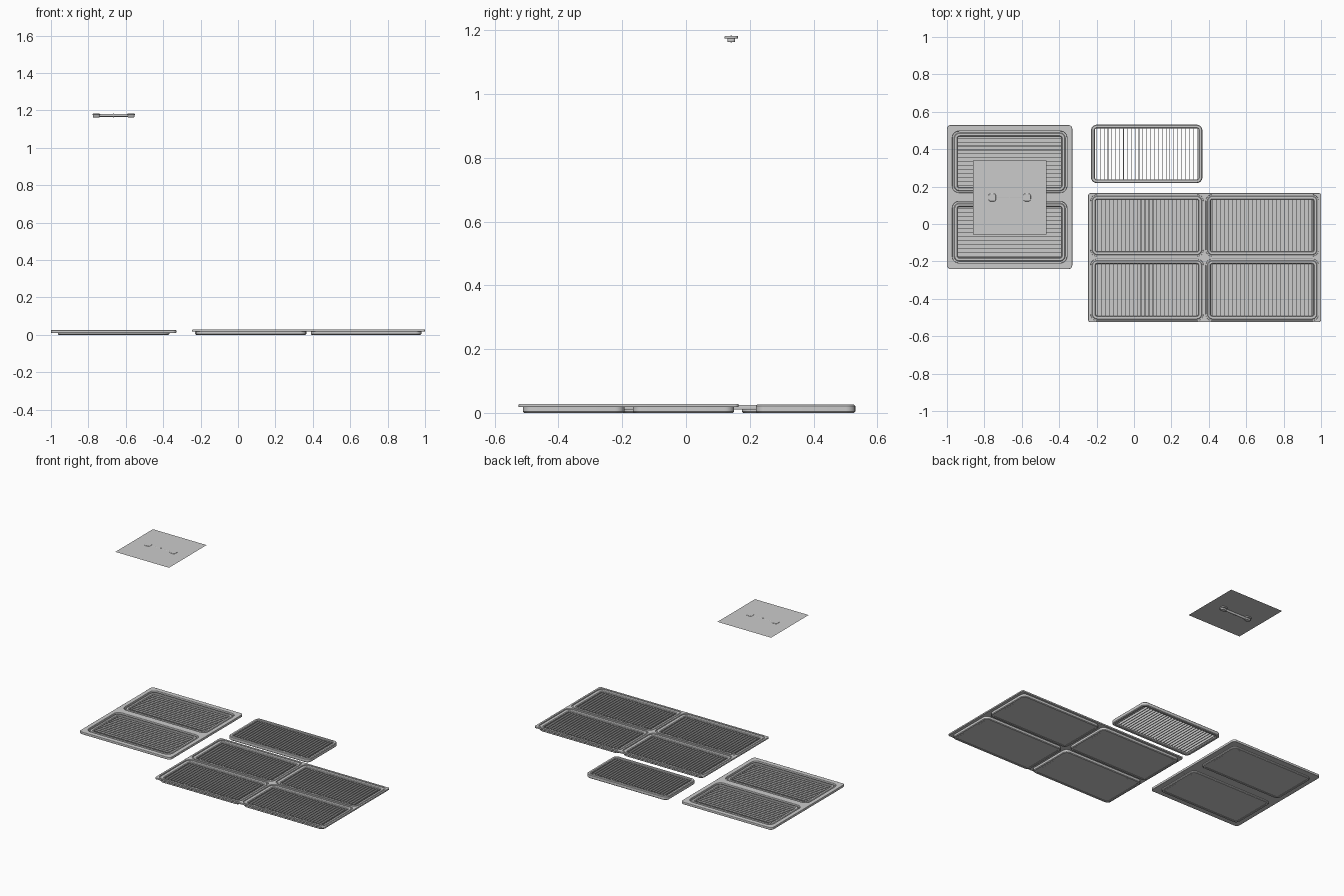
import bpy, bmesh, math
from mathutils import Matrix, Vector

if "Cube" in bpy.data.objects:
    bpy.data.objects.remove(bpy.data.objects["Cube"])

GREY = bpy.data.materials.new("light grey")
GREY.use_nodes = True
GREY.diffuse_color = (0.6, 0.6, 0.6, 1)
GREY.node_tree.nodes["Principled BSDF"].inputs["Base Color"].default_value = (0.6, 0.6, 0.6, 1)


def finish(name, bm):
    bmesh.ops.recalc_face_normals(bm, faces=bm.faces)
    mesh = bpy.data.meshes.new(name)
    bm.to_mesh(mesh)
    bm.free()
    mesh.materials.append(GREY)
    ob = bpy.data.objects.new(name, mesh)
    bpy.context.collection.objects.link(ob)
    return ob


def smooth(ob):
    bpy.ops.object.select_all(action='DESELECT')
    ob.select_set(True)
    bpy.context.view_layer.objects.active = ob
    bpy.ops.object.shade_smooth_by_angle(angle=math.radians(35))


def rounded(cx, cy, w, h, r, steps=6):
    """Outline of a rounded rectangle."""
    pts = []
    for i, (sx, sy) in enumerate([(1, 1), (-1, 1), (-1, -1), (1, -1)]):
        for k in range(steps + 1):
            a = math.pi / 2 * (i + k / steps)
            pts.append((cx + sx * (w / 2 - r) + r * math.cos(a),
                        cy + sy * (h / 2 - r) + r * math.sin(a)))
    return pts


def ring(name, cx, cy, w, h, r, profile):
    """Sweep a closed (inset, z) profile round a rounded rectangle."""
    bm = bmesh.new()
    loops = [[bm.verts.new((x, y, z)) for x, y in
              rounded(cx, cy, w - 2 * d, h - 2 * d, max(r - d, 0.004))]
             for d, z in profile]
    for a, b in zip(loops, loops[1:] + loops[:1]):
        for i in range(len(a)):
            j = (i + 1) % len(a)
            bm.faces.new((a[i], a[j], b[j], b[i]))
    smooth(finish(name, bm))


def boxes(name, items):
    """Several boxes, each (centre, size), in one mesh."""
    bm = bmesh.new()
    for c, s in items:
        bmesh.ops.create_cube(bm, matrix=Matrix.Translation(c) @ Matrix.Diagonal((*s, 1)))
    return finish(name, bm)


def plate(name, outer, holes, z0, z1, bevel=0.002):
    """Flat plate with rounded holes."""
    cu = bpy.data.curves.new(name, 'CURVE')
    cu.dimensions, cu.fill_mode = '2D', 'BOTH'
    cu.extrude, cu.bevel_depth = (z1 - z0) / 2 - bevel, bevel
    cu.bevel_resolution, cu.offset = 1, -bevel
    for outline in [outer] + holes:
        sp = cu.splines.new('POLY')
        sp.points.add(len(outline) - 1)
        sp.use_cyclic_u = True
        for p, (x, y) in zip(sp.points, outline):
            p.co = (x, y, 0, 1)
    cu.materials.append(GREY)
    ob = bpy.data.objects.new(name, cu)
    bpy.context.collection.objects.link(ob)
    ob.location.z = (z0 + z1) / 2
    bpy.ops.object.select_all(action='DESELECT')
    ob.select_set(True)
    bpy.context.view_layer.objects.active = ob
    bpy.ops.object.convert(target='MESH')


def vent(name, cx, cy, w, h, top, along_x=False, backed=True):
    """Rounded rim with thin upright slats, optionally on a backing sheet."""
    e, wall = 0.004, 0.02
    ring(name + "_rim", cx, cy, w, h, 0.03,
         [(e, 0), (0, e), (0, top - e), (e, top), (wall - e, top),
          (wall, top - e), (wall, e), (wall - e, 0)])
    iw, ih = w - 2 * wall + 0.004, h - 2 * wall + 0.004
    span = ih if along_x else iw
    n = round(span / 0.021)
    zc, depth = (top + 0.002) / 2, top - 0.008
    items = []
    for i in range(n):
        t = span * ((i + 0.5) / n - 0.5)
        if along_x:
            items.append(((cx, cy + t, zc), (iw, 0.003, depth)))
        else:
            items.append(((cx + t, cy, zc), (0.003, ih, depth)))
    boxes(name + "_slats", items)
    if backed:
        boxes(name + "_backing", [((cx, cy, 0.003), (iw, ih, 0.003))])


# Double panel with lengthwise slats
PX, PY = -0.665, 0.144
centres = [(PX, PY + s * 0.188) for s in (1, -1)]
plate("double_panel", rounded(PX, PY, 0.67, 0.77, 0.02),
      [rounded(x, y, 0.612, 0.328, 0.035) for x, y in centres], 0.01, 0.025)
for label, (x, y) in zip(("back", "front"), centres):
    vent("double_vent_" + label, x, y, 0.596, 0.312, 0.021, along_x=True)
    ring("double_ledge_" + label, x, y, 0.62, 0.336, 0.036,
         [(0, 0.01), (0, 0.013), (0.016, 0.013), (0.016, 0.01)])

# Four-vent panel with crosswise slats
QX, QY = 0.3775, -0.18
centres = [(QX + sx * 0.308, QY + sy * 0.172) for sx in (-1, 1) for sy in (-1, 1)]
plate("quad_panel", rounded(QX, QY, 1.245, 0.69, 0.012),
      [rounded(x, y, 0.602, 0.33, 0.035) for x, y in centres], 0.018, 0.028)
for i, (x, y) in enumerate(centres):
    vent(f"quad_vent_{i + 1}", x, y, 0.59, 0.318, 0.024)
    ring(f"quad_ledge_{i + 1}", x, y, 0.606, 0.334, 0.036,
         [(0, 0.018), (0, 0.021), (0.012, 0.021), (0.012, 0.018)])

# Loose open vent
vent("open_vent", 0.068, 0.375, 0.595, 0.312, 0.026, backed=False)

# Ceiling sheet
CX, CY, CZ = -0.665, 0.142, 1.18
bm = bmesh.new()
bmesh.ops.create_grid(bm, x_segments=1, y_segments=1, size=0.197,
                      matrix=Matrix.Translation((CX, CY, CZ)))
finish("ceiling_sheet", bm)

# Strip lamp below the sheet: end caps with flanges, tube and centre stud
for side in (-1, 1):
    x = CX + side * 0.093
    label = "left" if side > 0 else "right"
    for part, w, h, r, z0, z1 in (("flange", 0.04, 0.042, 0.012, 1.174, 1.182),
                                  ("cap", 0.036, 0.024, 0.008, 1.163, 1.175)):
        plate(f"lamp_{part}_{label}", rounded(x, CY, w, h, r), [], z0, z1)


def cylinder(name, radius, length, matrix):
    bm = bmesh.new()
    bmesh.ops.create_cone(bm, cap_ends=True, segments=16, radius1=radius,
                          radius2=radius, depth=length, matrix=matrix)
    smooth(finish(name, bm))


cylinder("lamp_tube", 0.0075, 0.19,
         Matrix.Translation((CX, CY, 1.173)) @ Matrix.Rotation(math.pi / 2, 4, 'Y'))
cylinder("lamp_stud", 0.003, 0.022, Matrix.Translation((CX, CY, 1.173)))
